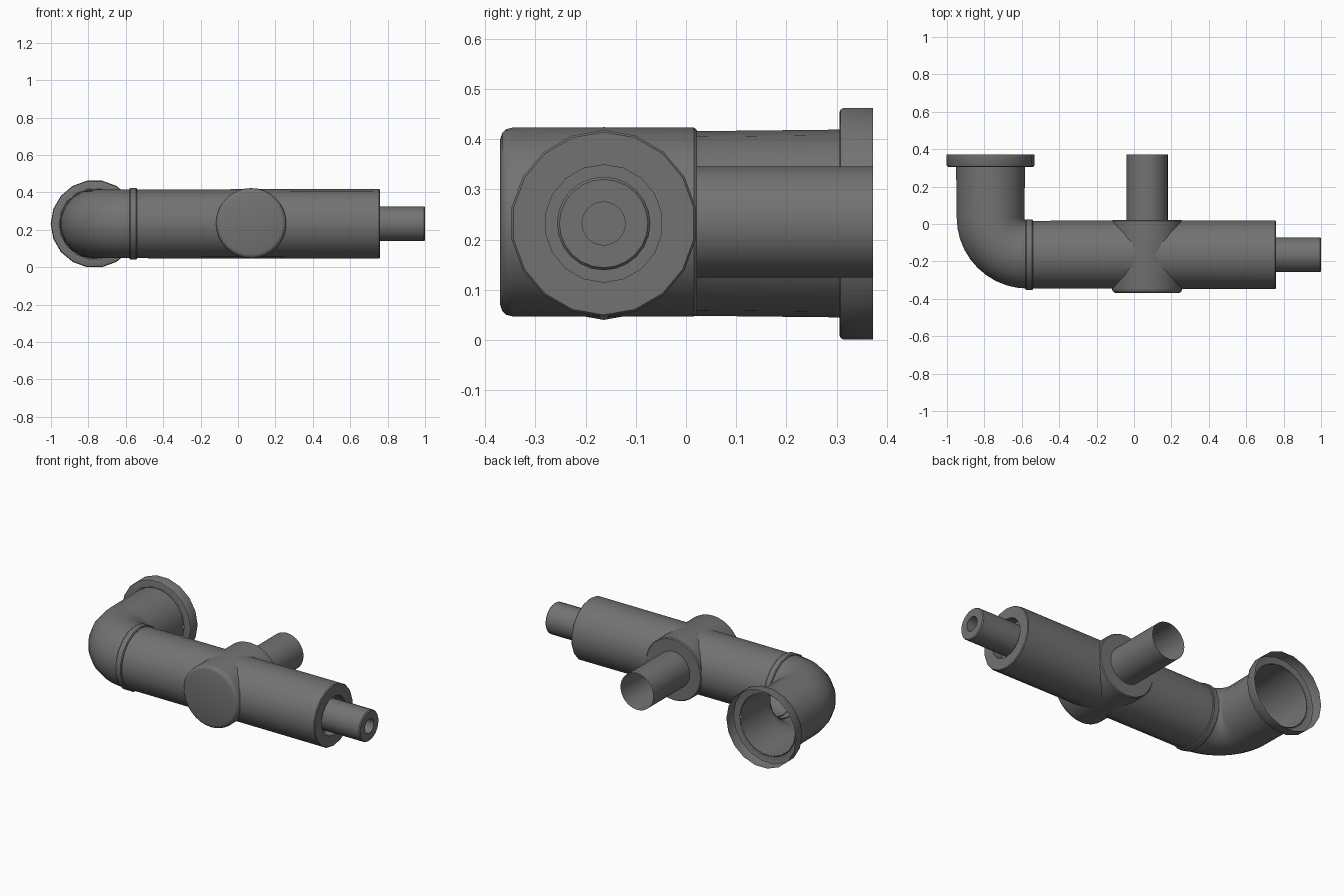
import bpy, bmesh, math
from mathutils import Vector

cube = bpy.data.objects.get("Cube")
if cube:
    bpy.data.objects.remove(cube)

# Single dark metal colour
metal = bpy.data.materials.new("dark grey metal")
metal.use_nodes = True
grey = (0.17, 0.17, 0.17, 1)
metal.diffuse_color = grey
metal.node_tree.nodes["Principled BSDF"].inputs["Base Color"].default_value = grey

X, Y, Z = Vector((1, 0, 0)), Vector((0, 1, 0)), Vector((0, 0, 1))


def skin(name, rings, sides, phase=0.0):
    """Join rings of (centre, sideways direction, radius) into a surface."""
    bm = bmesh.new()
    loops = []
    for centre, across, radius in rings:
        loop = []
        for i in range(sides):
            a = 2 * math.pi * (i + phase) / sides
            loop.append(bm.verts.new(centre + radius * (math.sin(a) * across + math.cos(a) * Z)))
        loops.append(loop)
    for a, b in zip(loops, loops[1:]):
        for i in range(sides):
            j = (i + 1) % sides
            bm.faces.new((a[i], a[j], b[j], b[i]))
    bmesh.ops.remove_doubles(bm, verts=bm.verts, dist=1e-5)
    bmesh.ops.recalc_face_normals(bm, faces=bm.faces)
    mesh = bpy.data.meshes.new(name)
    bm.to_mesh(mesh)
    bm.free()
    mesh.materials.append(metal)
    obj = bpy.data.objects.new(name, mesh)
    bpy.context.collection.objects.link(obj)
    bpy.ops.object.select_all(action='DESELECT')
    obj.select_set(True)
    bpy.context.view_layer.objects.active = obj
    bpy.ops.object.shade_smooth_by_angle(angle=math.radians(32))
    return obj


def lathe(name, origin, axis, profile, sides, phase=0.0):
    """Revolve (distance, radius) points about the x or y axis."""
    across = Y if axis == X else X
    return skin(name, [(origin + axis * d, across, r) for d, r in profile], sides, phase)


main_axis = Vector((0, -0.164, 0.232))
cross_axis = Vector((0.07, 0, 0.235))
flange_axis = Vector((-0.767, 0, 0.2315))

# Main body with a recessed end
lathe("main_pipe", main_axis, X,
      [(-0.56, 0.184), (0.755, 0.186), (0.76, 0.182), (0.76, 0.117),
       (0.70, 0.117), (0.70, 0)], 18)

# Narrow nozzle with a blind bore
lathe("nozzle", main_axis, X,
      [(0.69, 0.093), (0.994, 0.093), (1.0, 0.088), (1.0, 0.043),
       (0.88, 0.043), (0.88, 0)], 24)

# Raised collar where the elbow meets the body
lathe("collar", main_axis, X,
      [(-0.58, 0.180), (-0.58, 0.188), (-0.575, 0.192), (-0.545, 0.192),
       (-0.54, 0.188), (-0.54, 0.180)], 18)

# Valve housing crossing the body, rounded at the front
lathe("valve_housing", cross_axis, Y,
      [(-0.37, 0), (-0.37, 0.165), (-0.366, 0.177), (-0.358, 0.185), (-0.345, 0.188),
       (0.016, 0.188), (0.022, 0.183), (0.022, 0)], 32)

# Open branch tube at the back
lathe("branch_tube", cross_axis, Y, [(0.01, 0.111), (0.372, 0.111)], 32)

# Elbow: straight run, quarter bend, short run into the body
bend = 0.199
pivot = Vector((flange_axis.x + bend, main_axis.y + bend, main_axis.z))
rings = [(Vector((flange_axis.x, 0.31, main_axis.z)), X, 0.187)]
steps = 10
for i in range(steps + 1):
    t = math.pi / 2 * i / steps
    out = Vector((-math.cos(t), -math.sin(t), 0))
    rings.append((pivot + out * bend, -out, 0.184))
rings.append((Vector((-0.55, main_axis.y, main_axis.z)), Y, 0.184))
skin("elbow", rings, 18)

# Hollow flange on the elbow's open end
lathe("flange", flange_axis, Y,
      [(0.31, 0.185), (0.306, 0.190), (0.306, 0.226), (0.308, 0.231),
       (0.314, 0.2345), (0.372, 0.2345)], 18, 0.5)
